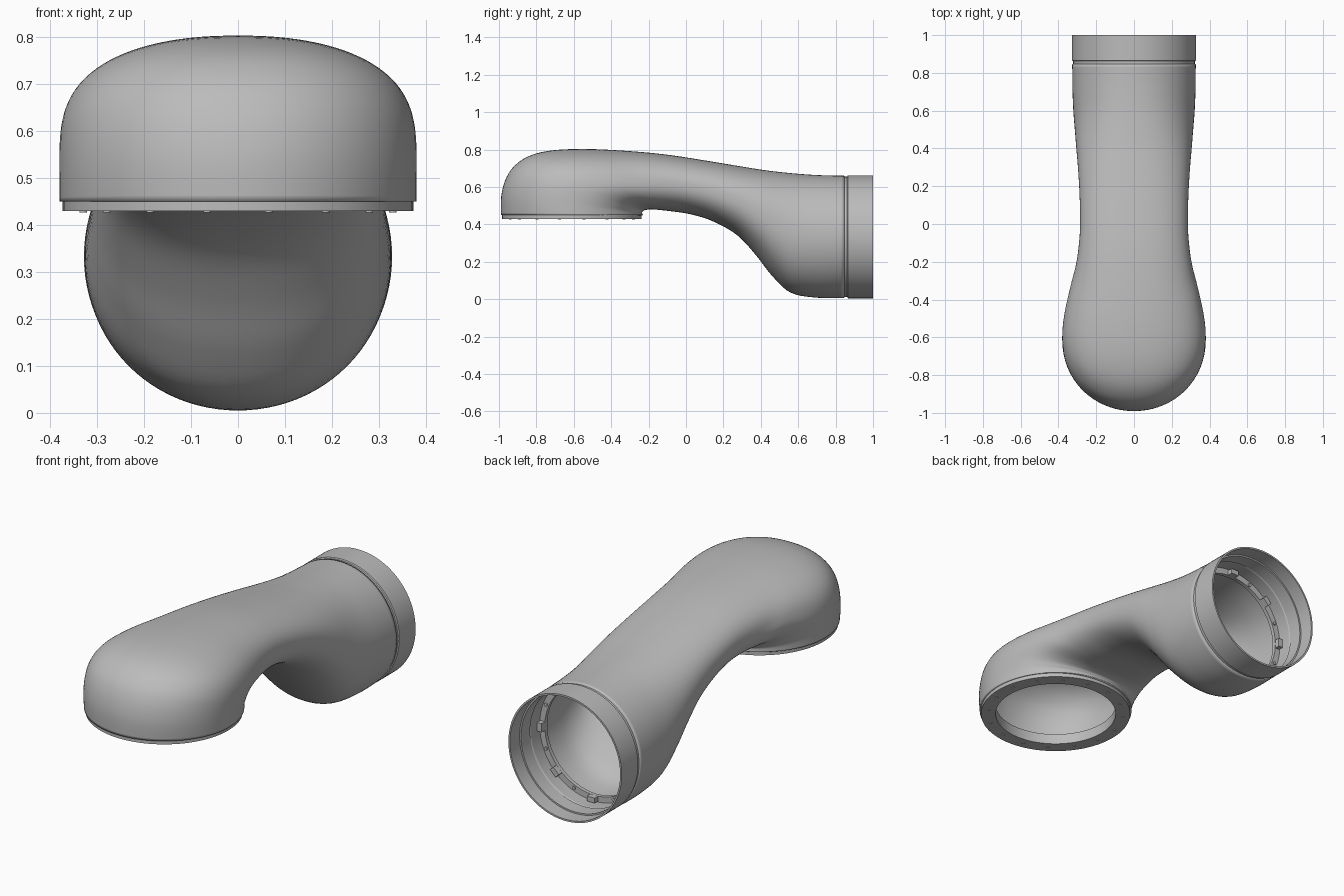
import bpy, bmesh, math
from mathutils import Vector, Matrix

if "Cube" in bpy.data.objects:
    bpy.data.objects.remove(bpy.data.objects["Cube"])

grey = bpy.data.materials.new("duct grey")
grey.use_nodes = True
grey.diffuse_color = (0.5, 0.5, 0.5, 1)
grey.node_tree.nodes["Principled BSDF"].inputs["Base Color"].default_value = (0.5, 0.5, 0.5, 1)

SEG = 96
OUTLET = Vector((0, -0.61, 0))
INLET = Vector((0, 0, 0.333))
TURN = Matrix.Rotation(-math.pi / 2, 4, "X")  # local z becomes +y


def finish(bm, name, angle=35):
    bmesh.ops.recalc_face_normals(bm, faces=bm.faces)
    mesh = bpy.data.meshes.new(name)
    bm.to_mesh(mesh)
    bm.free()
    mesh.materials.append(grey)
    ob = bpy.data.objects.new(name, mesh)
    bpy.context.collection.objects.link(ob)
    bpy.ops.object.select_all(action="DESELECT")
    ob.select_set(True)
    bpy.context.view_layer.objects.active = ob
    bpy.ops.object.shade_smooth_by_angle(angle=math.radians(angle))
    return ob


def bridge(bm, rings, closed=False):
    pairs = list(zip(rings, rings[1:]))
    if closed:
        pairs.append((rings[-1], rings[0]))
    for a, b in pairs:
        for i in range(len(a)):
            j = (i + 1) % len(a)
            bm.faces.new((a[i], a[j], b[j], b[i]))


def lathe(name, profile, matrix):
    """Spin a closed (height, radius) profile."""
    bm = bmesh.new()
    rings = []
    for h, r in profile:
        rings.append([bm.verts.new(matrix @ Vector((r * math.cos(t), r * math.sin(t), h)))
                      for t in (math.tau * i / SEG for i in range(SEG))])
    bridge(bm, rings, closed=True)
    return finish(bm, name)


def circle_of(name, count, radius, height, matrix, add, phase=0.0):
    """Repeat a small part around an axis."""
    bm = bmesh.new()
    for i in range(count):
        spin = Matrix.Rotation(math.tau * (i + phase) / count, 4, "Z")
        add(bm, matrix @ spin @ Matrix.Translation((radius, 0, height)))
    return finish(bm, name)


def screw(size, depth):
    return lambda bm, m: bmesh.ops.create_cone(
        bm, cap_ends=True, segments=12, radius1=size, radius2=size, depth=depth, matrix=m)


def block(x, y, z):
    return lambda bm, m: bmesh.ops.create_cube(
        bm, size=1, matrix=m @ Matrix.Diagonal((x, y, z, 1)))


def spline(a, b, c, d, t):
    return [0.5 * (2 * q + (r - p) * t + (2 * p - 5 * q + 4 * r - s) * t * t
                   + (3 * q - p - 3 * r + s) * t ** 3) for p, q, r, s in zip(a, b, c, d)]


# Duct body: sections as outer y, outer z, inner y, inner z, half width
sections = [
    (-.99, .45, -.23, .45, .38), (-.988, .55, -.235, .462, .38),
    (-.965, .64, -.232, .468, .38), (-.92, .71, -.228, .473, .378),
    (-.84, .765, -.215, .477, .371), (-.72, .795, -.19, .48, .357),
    (-.55, .803, -.15, .478, .335), (-.35, .795, -.08, .47, .305),
    (-.12, .775, .02, .455, .287), (.1, .742, .14, .418, .287),
    (.28, .712, .27, .345, .295), (.42, .69, .37, .24, .305),
    (.53, .677, .46, .125, .313), (.63, .668, .56, .035, .321),
    (.74, .662, .70, .008, .326), (.845, .66, .845, .006, .327)]
padded = [sections[0]] + sections + [sections[-1]]
steps = 5
path = [spline(*padded[k:k + 4], s / steps) for k in range(len(sections) - 1) for s in range(steps)]
path.append(sections[-1])

bm = bmesh.new()
rings = []
for k, (oy, oz, iy, iz, w) in enumerate(path):
    outer, inner = Vector((0, oy, oz)), Vector((0, iy, iz))
    mid, half = (outer + inner) / 2, (outer - inner) / 2
    # sections are slightly squared through the middle, round at both ends
    power = 2 / (2 + 0.3 * math.sin(math.pi * k / (len(path) - 1)))
    ring = []
    for i in range(SEG):
        c, s = math.cos(math.tau * i / SEG), math.sin(math.tau * i / SEG)
        c, s = (math.copysign(abs(v) ** power, v) for v in (c, s))
        ring.append(bm.verts.new(mid + half * c + Vector((w * s, 0, 0))))
    rings.append(ring)
bridge(bm, rings)
body = finish(bm, "duct_body", 60)
wall = body.modifiers.new("wall", "SOLIDIFY")
wall.thickness = 0.012
wall.offset = -1

# Inlet sleeve with groove and stepped bore
at_inlet = Matrix.Translation(INLET) @ TURN
lathe("inlet_sleeve", [(.845, .327), (.848, .322), (.862, .322), (.865, .328), (1, .328),
                       (1, .319), (.92, .319), (.92, .311), (.845, .311)], at_inlet)

# Inlet mounting ring with lugs and screws
lathe("inlet_mounting_ring", [(.74, .32), (.76, .32), (.76, .285), (.74, .285)], at_inlet)
circle_of("inlet_lugs", 8, .298, .772, at_inlet, block(.026, .045, .03))
circle_of("inlet_screws", 8, .30, .762, at_inlet, screw(.009, .008), .5)

# Outlet flange with inner lip and screws
at_outlet = Matrix.Translation(OUTLET)
lathe("outlet_flange", [(.43, .373), (.452, .373), (.452, .312), (.485, .312),
                        (.485, .30), (.43, .30)], at_outlet)
circle_of("outlet_screws", 16, .336, .43, at_outlet, screw(.008, .006), .5)
